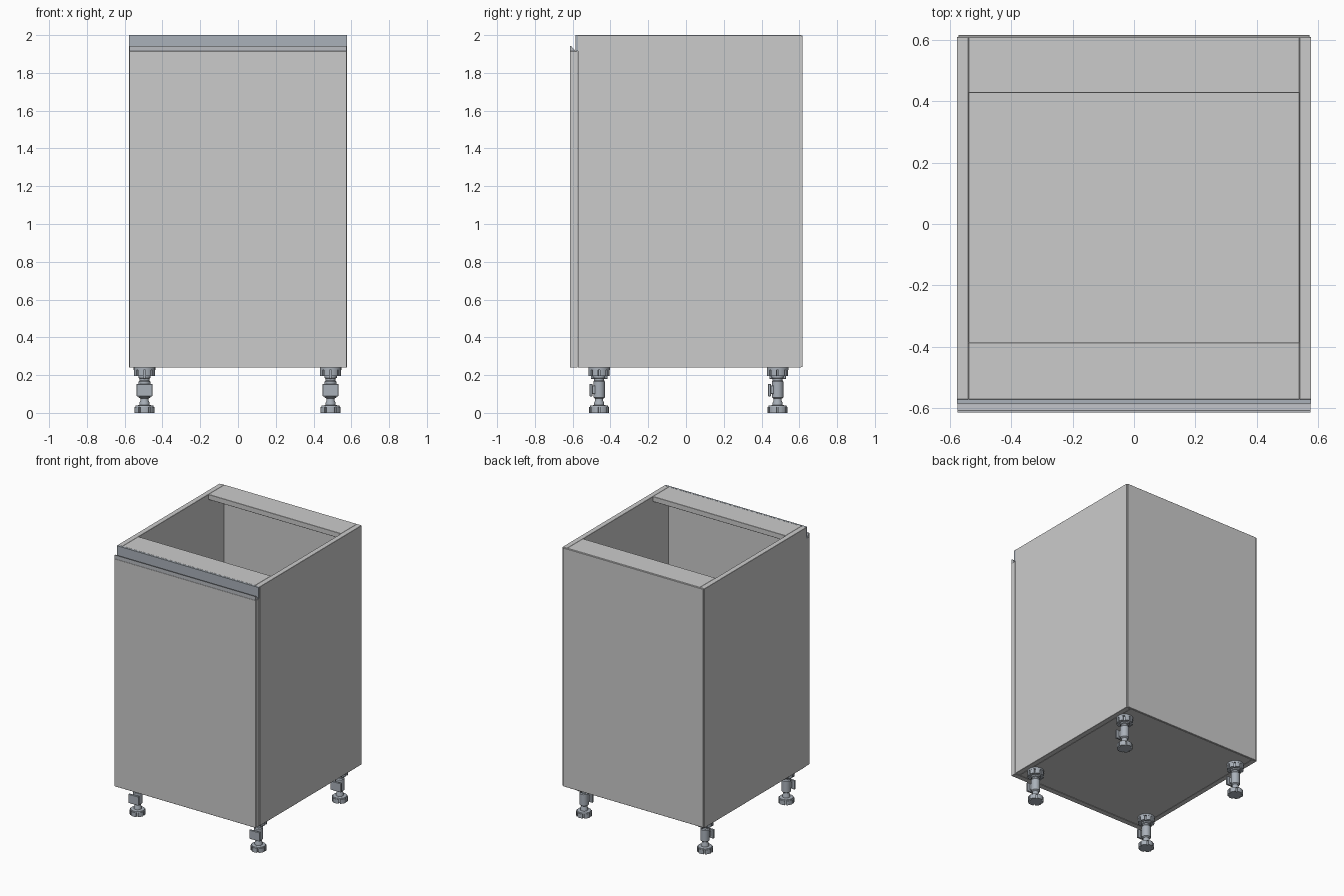
import bpy, bmesh, math
from mathutils import Vector

if "Cube" in bpy.data.objects:
    bpy.data.objects.remove(bpy.data.objects["Cube"])


def material(name, rgb):
    m = bpy.data.materials.new(name)
    m.diffuse_color = (*rgb, 1)
    m.use_nodes = True
    m.node_tree.nodes["Principled BSDF"].inputs["Base Color"].default_value = m.diffuse_color
    return m


METAL = material("blue_grey_metal", (0.40, 0.44, 0.49))
LIP = material("pale_grip", (0.48, 0.50, 0.53))


def add(name, bm, mat=None, smooth=False, bevel=0):
    bmesh.ops.recalc_face_normals(bm, faces=bm.faces)
    me = bpy.data.meshes.new(name)
    bm.to_mesh(me)
    bm.free()
    if smooth:
        me.shade_smooth()
        me.set_sharp_from_angle(angle=math.radians(35))
    if mat:
        me.materials.append(mat)
    ob = bpy.data.objects.new(name, me)
    bpy.context.collection.objects.link(ob)
    if bevel:
        b = ob.modifiers.new("edge", 'BEVEL')
        b.width, b.segments = bevel, 1
    return ob


def box(name, x, y, z, mat=None, bevel=0.0015):
    bm = bmesh.new()
    bmesh.ops.create_cube(bm, size=1)
    for v in bm.verts:
        v.co = [r[0] + (c + 0.5) * (r[1] - r[0]) for c, r in zip(v.co, (x, y, z))]
    return add(name, bm, mat, bevel=bevel)


def prism(name, pts, direction, mat=None):
    """Extrude a planar outline (3D points) along a direction."""
    bm = bmesh.new()
    face = bm.faces.new([bm.verts.new(p) for p in pts])
    ext = bmesh.ops.extrude_face_region(bm, geom=[face], use_keep_orig=True)["geom"]
    bmesh.ops.translate(bm, vec=Vector(direction),
                        verts=[g for g in ext if isinstance(g, bmesh.types.BMVert)])
    return add(name, bm, mat)


def lathe(name, profile, mat, sides=24):
    """Closed solid of revolution from (radius, z) pairs."""
    bm = bmesh.new()
    rings = [[bm.verts.new((r * math.cos(2 * math.pi * i / sides),
                            r * math.sin(2 * math.pi * i / sides), z))
              for i in range(sides)] for r, z in profile]
    for a, b in zip(rings, rings[1:]):
        for i in range(sides):
            j = (i + 1) % sides
            bm.faces.new((a[i], a[j], b[j], b[i]))
    bm.faces.new(rings[0])
    bm.faces.new(rings[-1])
    return add(name, bm, mat, smooth=True)


def notched_disc(name, r_out, r_in, z0, z1, notches, mat):
    """Disc with narrow notches cut in its rim."""
    pts, step = [], 2 * math.pi / notches
    for k in range(notches):
        a0 = k * step
        pts += [(r_in, a0 - 0.1), (r_in, a0 + 0.1)]
        pts += [(r_out, a0 + 0.1 + t / 5 * (step - 0.2)) for t in range(6)]
    return prism(name, [(r * math.cos(a), r * math.sin(a), z0) for r, a in pts],
                 (0, 0, z1 - z0), mat)


# Carcass
W, B, T, F, R, TH = 0.578, 0.24, 2.0, -0.572, 0.61, 0.038
for side, s in (("left", -1), ("right", 1)):
    box(side + "_side_panel", sorted((s * W, s * (W - TH))), (F, R), (B, T))
IN = (-W + TH, W - TH)
box("bottom_panel", IN, (F, R), (B, B + TH))
box("front_top_rail", IN, (F, -0.387), (T - TH, T))
box("back_top_rail", IN, (0.427, R), (T - TH, T))
box("back_panel", (-0.572, 0.572), (R - 0.002, 0.617), (B + 0.002, T - 0.002))

# Door, its bevelled grip edge and the metal strip behind it
box("door", (-0.575, 0.575), (-0.615, -0.574), (B, 1.915))
prism("door_grip_edge", [(-0.575, y, z) for y, z in
      ((-0.615, 1.915), (-0.615, 1.943), (-0.609, 1.943), (-0.590, 1.921), (-0.586, 1.915))],
      (1.15, 0, 0), LIP)
box("grip_strip", (-0.577, 0.577), (-0.586, F), (1.915, T), METAL, bevel=0)

# Adjustable leg, modelled at the origin
leg = [
    lathe("leg_shaft", [(0.026, 0.03), (0.026, 0.055), (0.021, 0.065), (0.021, 0.075),
                        (0.031, 0.082), (0.031, 0.165), (0.026, 0.172), (0.026, 0.182),
                        (0.033, 0.186), (0.033, 0.239)], METAL),
    notched_disc("leg_foot", 0.053, 0.042, 0.0, 0.032, 6, METAL),
    lathe("leg_foot_collar", [(0.049, 0.032), (0.047, 0.038), (0.030, 0.041)], METAL),
    notched_disc("leg_socket", 0.056, 0.045, 0.195, 0.228, 8, METAL),
    lathe("leg_top_plate", [(0.057, 0.228), (0.057, 0.2405)], METAL),
    box("leg_plinth_clip", (-0.042, 0.042), (-0.050, -0.036), (0.088, 0.153), METAL),
    box("leg_clip_bridge", (-0.022, 0.022), (-0.038, -0.015), (0.10, 0.145), METAL),
    box("leg_rib", (-0.006, 0.006), (-0.044, 0.044), (0.18, 0.20), METAL),
]

# Place the leg at all four corners
spots = [(x, y) for y in (-0.46, 0.485) for x in (-0.495, 0.49)]
for part in leg:
    for i, (x, y) in enumerate(spots):
        ob = part if i == 0 else part.copy()
        if i:
            bpy.context.collection.objects.link(ob)
        ob.location = (x, y, 0)
